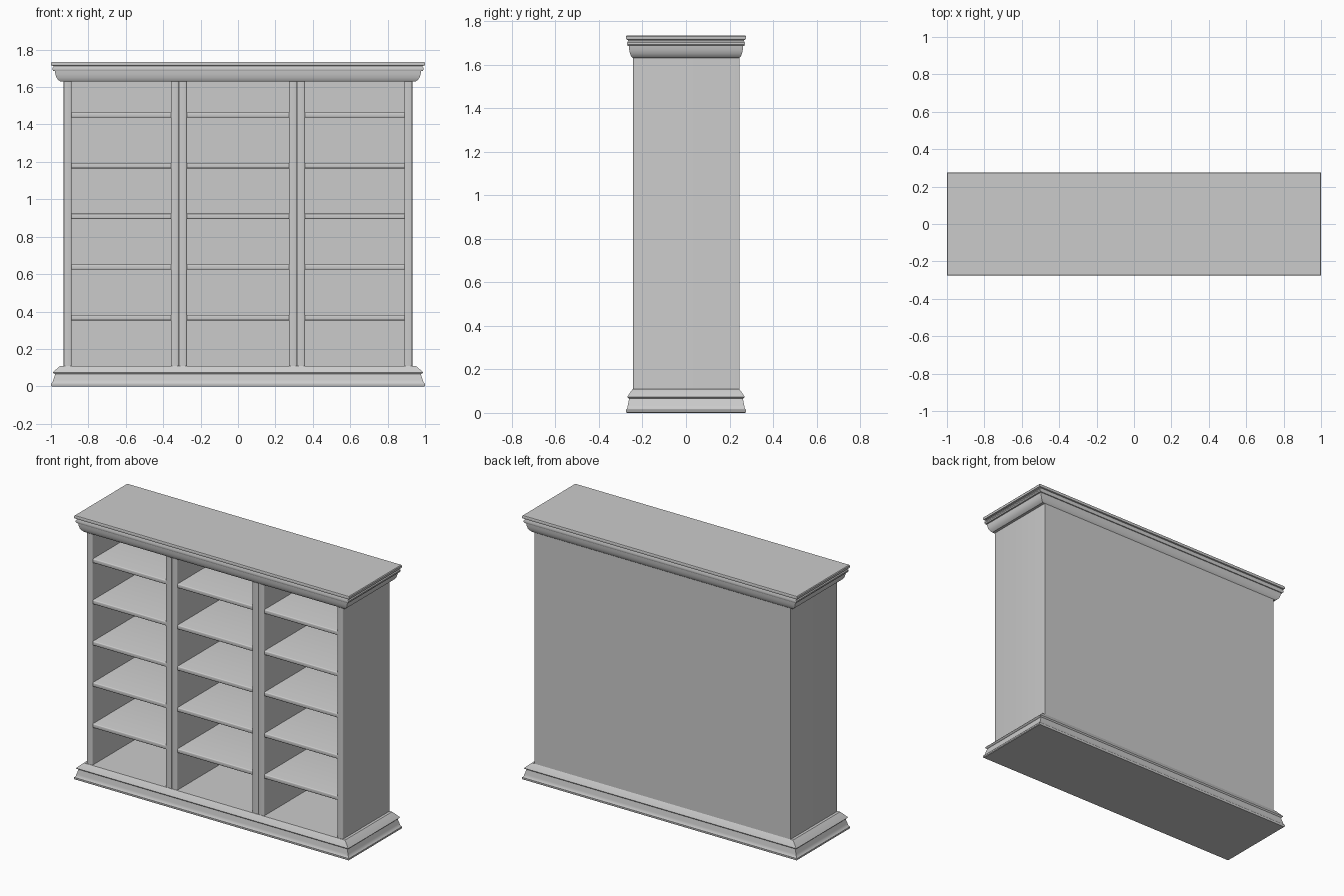
import bpy, bmesh
from math import radians

if "Cube" in bpy.data.objects:
    bpy.data.objects.remove(bpy.data.objects["Cube"])


def finish(bm, name):
    bmesh.ops.recalc_face_normals(bm, faces=bm.faces[:])
    mesh = bpy.data.meshes.new(name)
    bm.to_mesh(mesh)
    bm.free()
    obj = bpy.data.objects.new(name, mesh)
    bpy.context.collection.objects.link(obj)
    bpy.ops.object.select_all(action='DESELECT')
    obj.select_set(True)
    bpy.context.view_layer.objects.active = obj
    bpy.ops.object.shade_smooth_by_angle(angle=radians(35))
    return obj


def board(name, lo, hi, round_axis=None, radius=0.008):
    """Box between two corners; front edges along round_axis are rounded."""
    bm = bmesh.new()
    bmesh.ops.create_cube(bm, size=1)
    for v in bm.verts:
        v.co = [lo[i] if v.co[i] < 0 else hi[i] for i in range(3)]
    if round_axis is not None:
        edges = [e for e in bm.edges
                 if all(abs(v.co.y - lo[1]) < 1e-5 for v in e.verts)
                 and abs(e.verts[0].co[round_axis] - e.verts[1].co[round_axis]) > 1e-5]
        bmesh.ops.bevel(bm, geom=edges, offset=radius, segments=3,
                        profile=0.5, affect='EDGES')
    return finish(bm, name)


def moulding(name, profile):
    """Rectangular solid whose outline follows (inset 0..1, z) points."""
    bm = bmesh.new()
    rings = []
    for inset, z in profile:
        hx, hy = 1.0 - 0.05 * inset, 0.275 - 0.03 * inset
        rings.append([bm.verts.new((sx * hx, sy * hy, z))
                      for sx, sy in ((-1, -1), (1, -1), (1, 1), (-1, 1))])
    for a, b in zip(rings, rings[1:]):
        for i in range(4):
            j = (i + 1) % 4
            bm.faces.new((a[i], a[j], b[j], b[i]))
    bm.faces.new(rings[0][::-1])
    bm.faces.new(rings[-1])
    return finish(bm, name)


FLOOR, CEIL = 0.11, 1.63
FRONT, BACK = -0.243, 0.245
T = 0.043

# Plinth and crown mouldings
moulding("plinth", [(0.08, 0), (0, 0.004), (0, 0.014), (0.15, 0.02), (0.25, 0.035),
                    (0.45, 0.066), (0.28, 0.069), (0.2, 0.074), (0.28, 0.079),
                    (1, FLOOR)])
moulding("crown", [(1.0, CEIL), (0.76, 1.639), (0.58, 1.652), (0.47, 1.668),
                   (0.42, 1.685), (0.25, 1.686), (0.15, 1.693), (0.15, 1.701),
                   (0.28, 1.709), (0.28, 1.713), (0.03, 1.716), (0, 1.72),
                   (0, 1.73), (0.08, 1.735)])

# Three bays standing side by side, each with two sides, a back and five shelves
bounds = [-0.932, -0.316, 0.316, 0.932]
for label, x0, x1 in zip(("left", "middle", "right"), bounds, bounds[1:]):
    board(f"{label}_bay_side_a", (x0, FRONT, FLOOR), (x0 + T, BACK, CEIL), 2)
    board(f"{label}_bay_side_b", (x1 - T, FRONT, FLOOR), (x1, BACK, CEIL), 2)
    board(f"{label}_bay_back", (x0 + T, BACK - 0.015, FLOOR), (x1 - T, BACK, CEIL))
    for i in range(5):
        z = 0.353 + 0.271 * i
        board(f"{label}_bay_shelf_{i + 1}", (x0 + T, FRONT + 0.006, z),
              (x1 - T, BACK - 0.015, z + 0.028), 0, 0.006)
